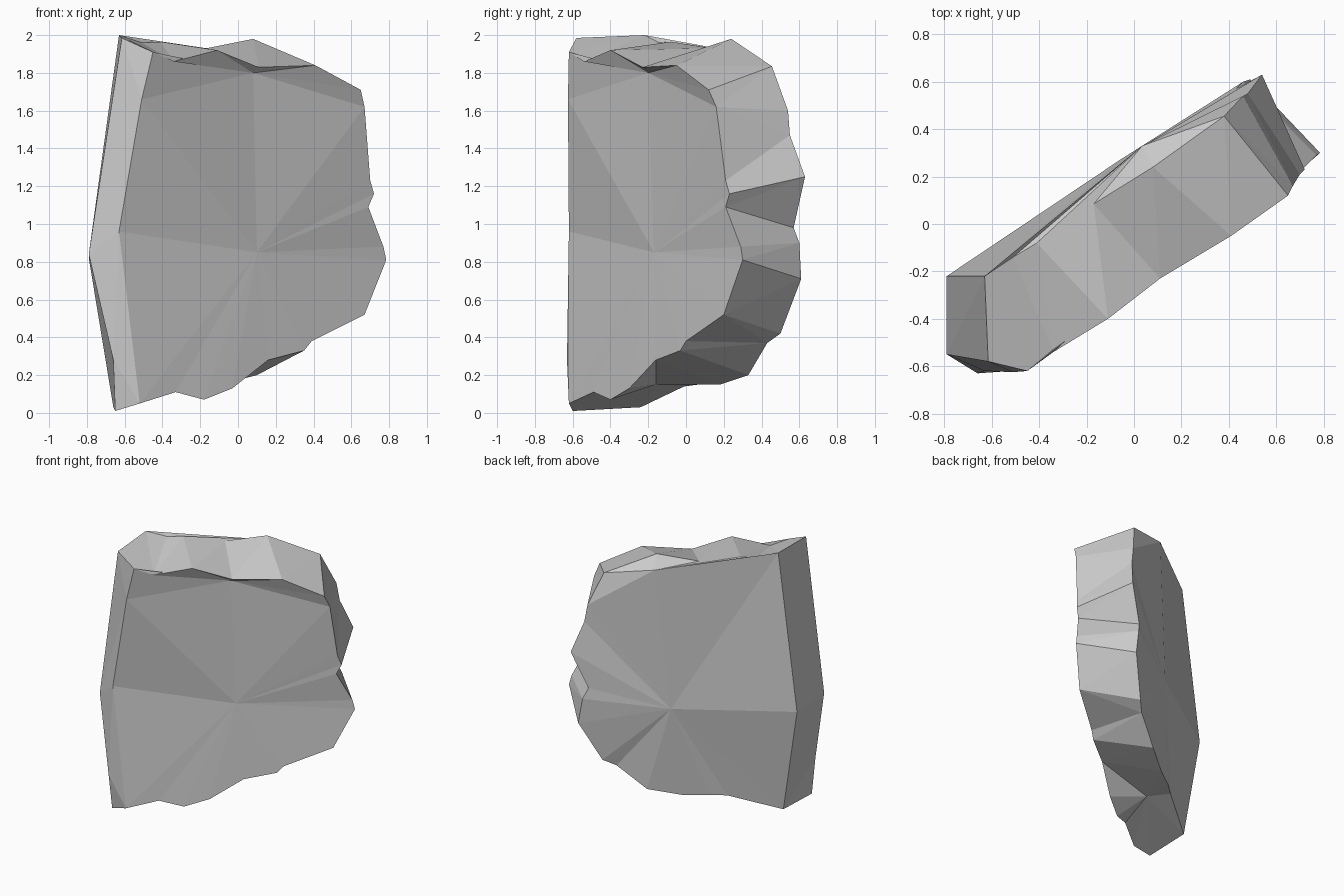
import bpy, bmesh
from mathutils import Vector

if "Cube" in bpy.data.objects:
    bpy.data.objects.remove(bpy.data.objects["Cube"])

# Front rim, clockwise from top left to bottom left
FRONT = [(-.45, -.62, 1.91), (-.34, -.54, 1.86), (-.11, -.40, 1.92), (.11, -.23, 1.83),
         (.41, -.05, 1.84), (.65, .12, 1.71), (.67, .16, 1.62), (.70, .21, 1.23),
         (.72, .23, 1.16), (.69, .21, 1.09), (.77, .29, .88), (.785, .30, .81),
         (.67, .20, .52), (.39, 0, .38), (.35, -.03, .33), (.16, -.16, .28),
         (-.03, -.30, .13), (-.18, -.40, .07), (-.33, -.49, .11), (-.52, -.62, .05)]
FRONT_LEFT = [(-.63, -.62, .96), (-.51, -.625, 1.66)]
# Back rim in the same order
BACK = [(-.63, -.22, 2), (-.51, -.14, 1.96), (-.41, -.08, 1.965), (-.17, .085, 1.93),
        (.08, .24, 1.98), (.38, .455, 1.835), (.46, .54, 1.6), (.48, .55, 1.47),
        (.54, .63, 1.25), (.43, .57, .98), (.46, .60, .90), (.49, .61, .71),
        (.36, .50, .42), (.29, .43, .37), (.10, .33, .20), (-.10, .18, .15),
        (-.26, .065, .15), (-.345, -.01, .14), (-.66, -.24, .03)]
BACK_LEFT = [(-.79, -.22, .82)]
# Corner edge on the broken left end, bottom to top
CORNER = [(-.65, -.60, .01), (-.66, -.63, .28), (-.79, -.55, .84), (-.615, -.58, 1.985)]

bm = bmesh.new()


def add(points):
    return [bm.verts.new(p) for p in points]


def tri(a, b, c):
    if len({a, b, c}) == 3:
        bm.faces.new((a, b, c))


def fan(centre, chain):
    for a, b in zip(chain, chain[1:]):
        tri(centre, a, b)


def stitch(p, q):
    """Join two chains with triangles, taking the shorter diagonal each time."""
    i = j = 0
    while i < len(p) - 1 or j < len(q) - 1:
        step_p = j == len(q) - 1 or (i < len(p) - 1 and
                 (p[i + 1].co - q[j].co).length < (p[i].co - q[j + 1].co).length)
        if step_p:
            tri(p[i], p[i + 1], q[j])
            i += 1
        else:
            tri(p[i], q[j], q[j + 1])
            j += 1


front, front_left = add(FRONT), add(FRONT_LEFT)
back, back_left = add(BACK), add(BACK_LEFT)
corner = add(CORNER)
front_mid, front_top, back_mid, back_top, under = add(
    [(.10, -.17, .85), (.08, -.20, 1.80), (-.06, .27, .835), (.035, .33, 1.90), (-.25, -.16, .15)])

# Broad front and back faces, each with a top slope
fan(front_top, [front_left[1]] + front[:7])
fan(front_mid, front[6:] + front_left + [front_top, front[6]])
fan(back_top, back[:7])
fan(back_mid, back[6:] + back_left + [back[0], back_top, back[6]])

# Chipped rim: top, right side and underside
stitch(front[:7], back[:7])
stitch(front[6:16], back[6:16])
fan(under, front[15:] + [corner[0]] + [back[-1]] + back[-2:14:-1] + [front[15]])

# Broken left end
left_edge = [front[-1]] + front_left + [front[0]]
stitch(left_edge, corner)
stitch(corner, [back[-1]] + back_left + [back[0]])
tri(front[0], corner[-1], back[0])

bmesh.ops.recalc_face_normals(bm, faces=bm.faces[:])
mesh = bpy.data.meshes.new("rock_slab")
bm.to_mesh(mesh)
bm.free()
bpy.context.collection.objects.link(bpy.data.objects.new("rock_slab", mesh))
